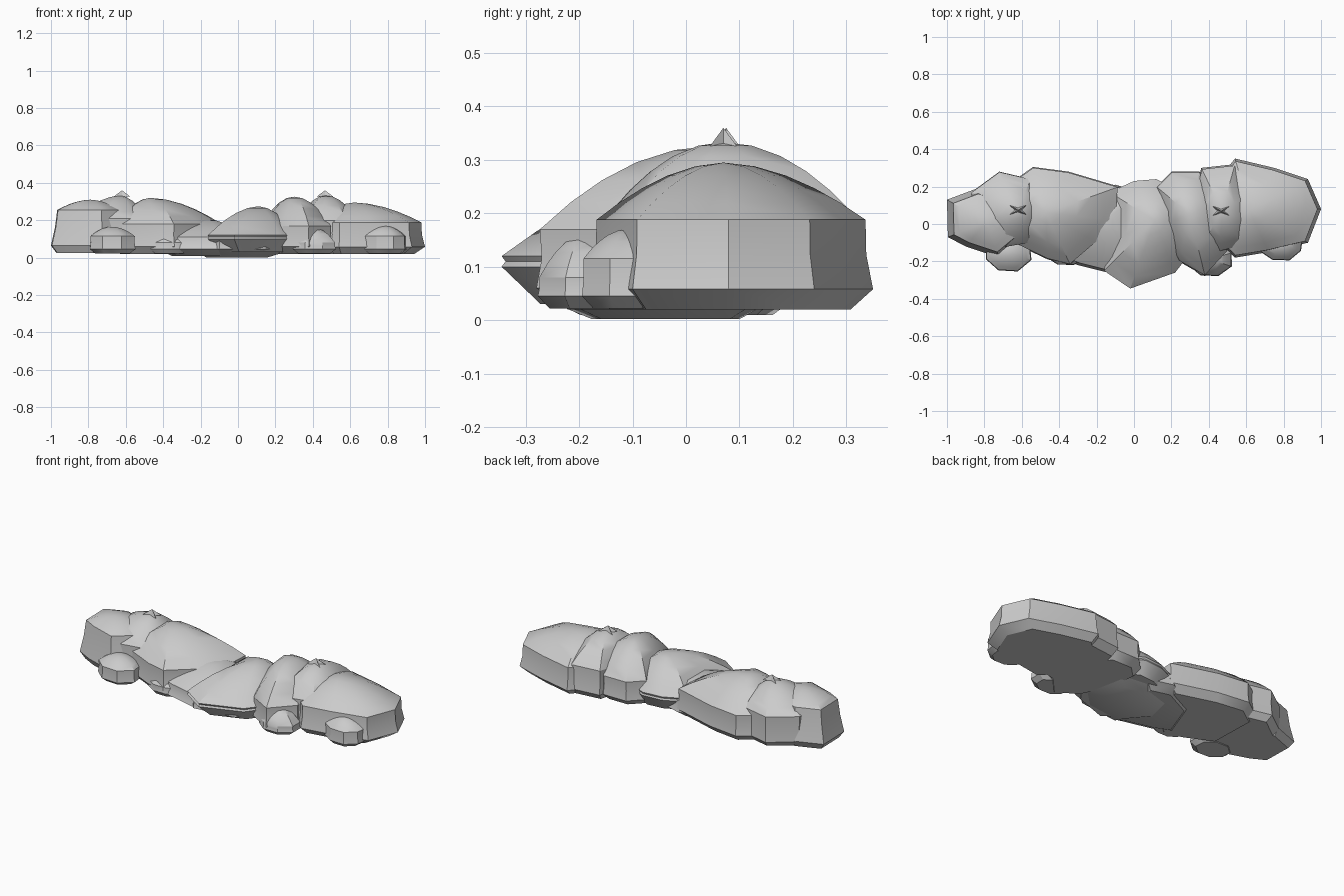
import bpy, bmesh, math, random

if "Cube" in bpy.data.objects:
    bpy.data.objects.remove(bpy.data.objects["Cube"])
random.seed(4)


def rock(name, outline, apex, base, low, high, top, foot=0.8, rim=0.95, power=1.8):
    """Faceted wall under a smooth dome, built from rings shrunk toward the apex."""
    bm = bmesh.new()
    ax, ay = apex
    levels = [(foot, base), (1.0, low), (0.5 + rim / 2 - 0.02, (low + high) / 2), (rim, high)]
    for s in (0.82, 0.64, 0.44, 0.22):
        levels.append((rim * s, high + (top - high) * (1 - s ** power)))
    rings = [[bm.verts.new((ax + (x - ax) * s, ay + (y - ay) * s, z)) for x, y in outline]
             for s, z in levels]
    n = len(outline)
    for a, b in zip(rings, rings[1:]):
        for i in range(n):
            j = (i + 1) % n
            bm.faces.new((a[i], a[j], b[j], b[i]))
    tip = bm.verts.new((ax, ay, top))
    for i in range(n):
        bm.faces.new((rings[-1][i], rings[-1][(i + 1) % n], tip))
    bm.faces.new(rings[0])
    bmesh.ops.recalc_face_normals(bm, faces=bm.faces)
    finish(name, bm)


def finish(name, bm, smooth=True):
    me = bpy.data.meshes.new(name)
    bm.to_mesh(me)
    bm.free()
    ob = bpy.data.objects.new(name, me)
    bpy.context.collection.objects.link(ob)
    bpy.ops.object.select_all(action='DESELECT')
    ob.select_set(True)
    bpy.context.view_layer.objects.active = ob
    if smooth:
        bpy.ops.object.shade_smooth_by_angle(angle=math.radians(32))


def pebble(name, x, y, rx, ry, top, high):
    pts = []
    for i in range(8):
        a = math.tau * (i + 0.5) / 8
        r = random.uniform(0.96, 1.08)
        pts.append((x + rx * r * math.cos(a), y + ry * r * math.sin(a)))
    rock(name, pts, (x, y), 0.022, 0.045, high, top, 0.75, 0.97, 2.0)


def peak(name, x, y):
    """Small pinched four-pointed tip."""
    bm = bmesh.new()
    star = [(.045, .025), (0, .012), (-.045, .025), (-.02, 0),
            (-.045, -.025), (0, -.012), (.045, -.025), (.02, 0)]
    vs = [bm.verts.new((x + a, y + b, 0.326)) for a, b in star]
    tip = bm.verts.new((x, y, 0.36))
    for i in range(8):
        bm.faces.new((vs[i], vs[(i + 1) % 8], tip))
    bm.faces.new(vs[::-1])
    finish(name, bm, False)


# Left group of boulders
rock("left_end_boulder",
     [(-1, .13), (-.995, -.07), (-.9, -.12), (-.72, -.18), (-.6, -.08), (-.6, .1), (-.84, .19)],
     (-.79, .01), .025, .065, .255, .31, .86, .84)
rock("left_dome_boulder",
     [(-.87, .17), (-.72, .28), (-.55, .24), (-.48, .12), (-.48, 0), (-.55, -.1),
      (-.72, -.13), (-.88, -.02)],
     (-.63, .07), .025, .06, .21, .332, .85, .99)
rock("left_long_boulder",
     [(-.66, .22), (-.54, .305), (-.35, .28), (-.08, .2), (-.09, .02), (-.2, -.1),
      (-.34, -.22), (-.46, -.19), (-.65, -.1)],
     (-.47, .06), .02, .06, .18, .32, .85, .98)

# Centre boulders
rock("low_slab",
     [(-.42, -.17), (-.3, -.22), (-.1, -.27), (.05, -.2), (.05, .17), (-.1, .21), (-.32, .1)],
     (-.16, .02), .01, .045, .11, .205, .75, .95)
rock("centre_boulder",
     [(-.13, .17), (0, .23), (.12, .24), (.3, .15), (.32, -.13), (.22, -.26),
      (-.02, -.345), (-.16, -.25), (-.13, -.1)],
     (.11, .02), .03, .1, .12, .275, .8, 1.0)
rock("centre_underside",
     [(-.25, -.1), (-.2, .12), (0, .18), (.25, .15), (.3, -.1), (.15, -.25), (-.1, -.28)],
     (-.05, -.02), .002, .045, .1, .12, .6, 1.0)

# Right group of boulders
rock("right_inner_boulder",
     [(.12, .2), (.2, .28), (.35, .28), (.5, .15), (.5, -.15), (.38, -.28), (.24, -.2), (.14, 0)],
     (.3, .05), .02, .06, .17, .326, .82, .98, 2.0)
rock("right_dome_boulder",
     [(.36, .3), (.54, .32), (.63, .17), (.645, 0), (.58, -.12), (.46, -.15), (.36, -.12), (.31, .1)],
     (.47, .07), .02, .06, .2, .333, .85, .97, 2.0)
rock("right_end_boulder",
     [(.54, .35), (.75, .3), (.93, .24), (1, .08), (.93, -.1), (.72, -.15), (.54, -.18),
      (.4, -.05), (.42, .2)],
     (.62, .07), .02, .058, .188, .295, .85, .95)

# Pebbles along the front
pebble("pebble_far_left", -.675, -.15, .13, .105, .165, .115)
pebble("pebble_left", -.365, -.15, .115, .075, .13, .08)
pebble("pebble_right", .405, -.19, .12, .09, .16, .08)
pebble("pebble_far_right", .785, -.11, .12, .09, .17, .115)

# Pointed tips on the two domes
peak("left_peak", -.62, .075)
peak("right_peak", .465, .07)
